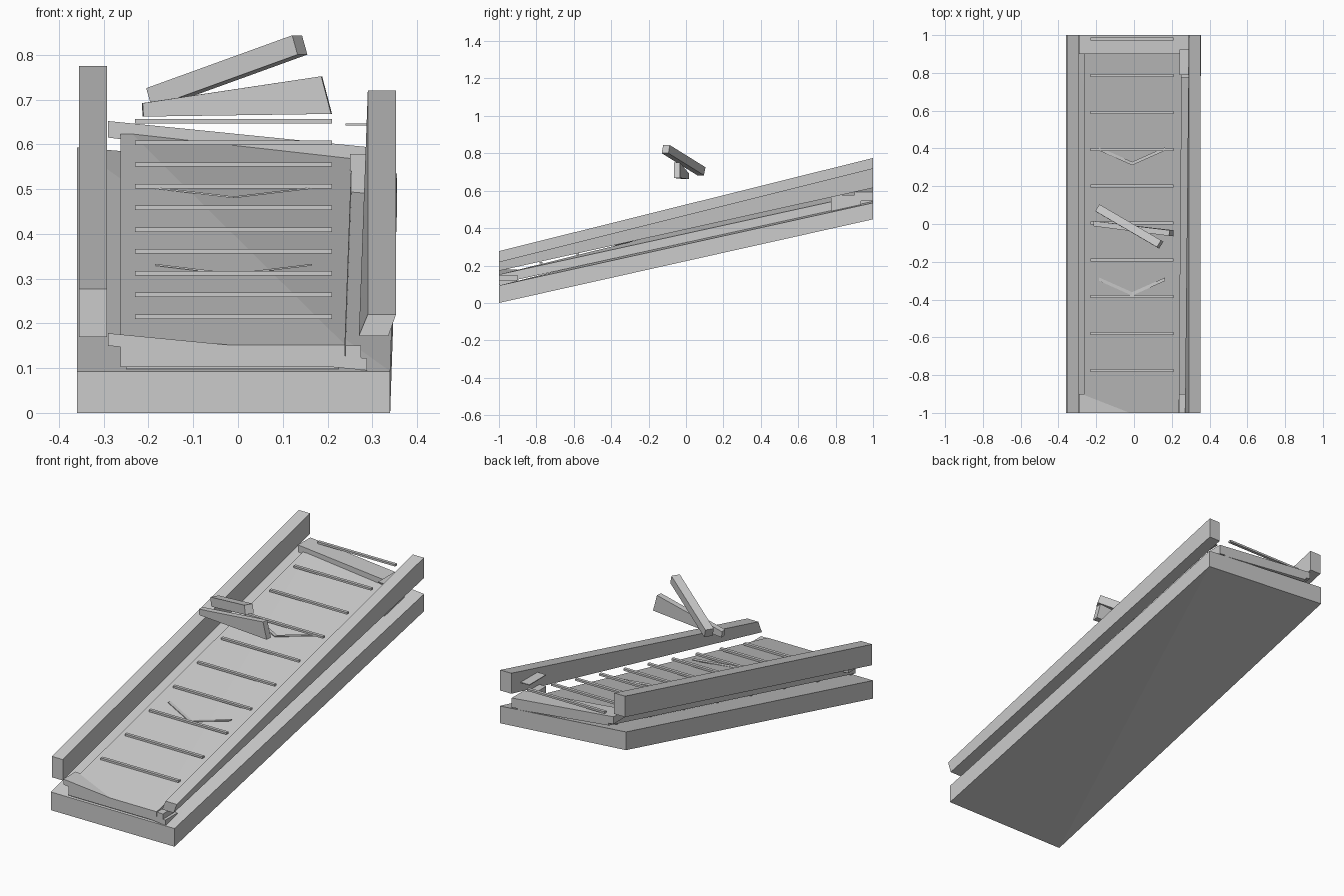
import bpy, bmesh
from mathutils import Vector as V

if "Cube" in bpy.data.objects:
    bpy.data.objects.remove(bpy.data.objects["Cube"])


def loft(name, a, b):
    """Six-sided block between two four-cornered ends (bottom pair, then top pair)."""
    bm = bmesh.new()
    v = [bm.verts.new(p) for p in a + b]
    for f in ((0, 1, 2, 3), (7, 6, 5, 4), (3, 2, 7), (2, 6, 7),
              (0, 4, 5), (0, 5, 1), (1, 5, 6, 2), (0, 3, 7, 4)):
        bm.faces.new([v[i] for i in f])
    bmesh.ops.recalc_face_normals(bm, faces=bm.faces)
    me = bpy.data.meshes.new(name)
    bm.to_mesh(me)
    bm.free()
    ob = bpy.data.objects.new(name, me)
    bpy.context.collection.objects.link(ob)
    return ob


def section(y, x0, x1, left, right):
    """Cross-section at y; left and right are (bottom, top) heights."""
    return [(x0, y, left[0]), (x1, y, right[0]), (x1, y, right[1]), (x0, y, left[1])]


def box(name, x0, x1, y0, y1, z0, z1):
    return loft(name, section(y0, x0, x1, (z0, z1), (z0, z1)),
                section(y1, x0, x1, (z0, z1), (z0, z1)))


def slope(y):
    return 0.152 + 0.249 * (y + 1)


# twisted base slab and belt bed
loft("base_slab", section(-1, -.36, .34, (0, .093), (0, .093)),
     section(1, -.36, .355, (.5, .593), (.447, .535)))
loft("belt_bed", section(-1, -.262, .239, (.103, .152), (.103, .152)),
     section(1, -.262, .255, (.6, .648), (.543, .59)))

# side rails
loft("left_rail", section(-1, -.355, -.293, (.17, .277), (.17, .277)),
     section(1, -.355, -.293, (.668, .775), (.668, .775)))
loft("right_rail", [(.27, -1, .172), (.336, -1, .172), (.353, -1, .22), (.29, -1, .22)],
     section(1, .29, .353, (.615, .72), (.615, .72)))

# tilted rollers at both ends
for name, y, left, right in (("front_end_block", -1, (.15, .178), (.095, .122)),
                             ("rear_end_block", .9, (.615, .652), (.545, .594))):
    loft(name, section(y, -.29, .288, left, right), section(y + .1, -.29, .288, left, right))
box("front_bracket", .24, .275, -1, -.9, .122, .15)

# rear support post and small plate
box("rear_post", .25, .29, .775, .935, .49, .578)
box("rear_plate", .24, .292, .79, .925, .642, .646)

# belt cleats above and below
for i in range(10):
    y = -.775 + .195 * i
    z = slope(y) + .007
    box("belt_cleat", -.23, .21, y - .008, y + .008, z - .005, z + .005)
for i in range(8):
    y = -.985 + .271 * i
    z = slope(y) - .054
    box("underside_cleat", -.25, .226, y - .008, y + .008, z - .004, z + .004)

# direction chevrons
for y in (-.37, .32):
    z = slope(y) + .001
    for end in (-.185, .165):
        tip, apex = [[(x, yy + d, zz + h) for d, h in
                      ((-.009, -.002), (.009, -.002), (.009, .002), (-.009, .002))]
                     for x, yy, zz in ((end, y + .078, z + .021), (-.01, y, z))]
        loft("chevron_arm", tip, apex)

# floating wedge block
loft("lower_block",
     [(-.211, -.012, .662), (-.213, .016, .662), (-.215, .016, .692), (-.213, -.012, .692)],
     [(.208, -.065, .668), (.21, -.033, .668), (.188, -.033, .752), (.186, -.063, .752)])

# floating bar crossing it
side, up = V((.011, .018, 0)), V((-.006, .004, .0215))
ends = [[c - side - up, c + side - up, c + side + up, c - side + up]
        for c in (V((-.188, .082, .704)), V((.138, -.108, .822)))]
loft("upper_block", *ends)
